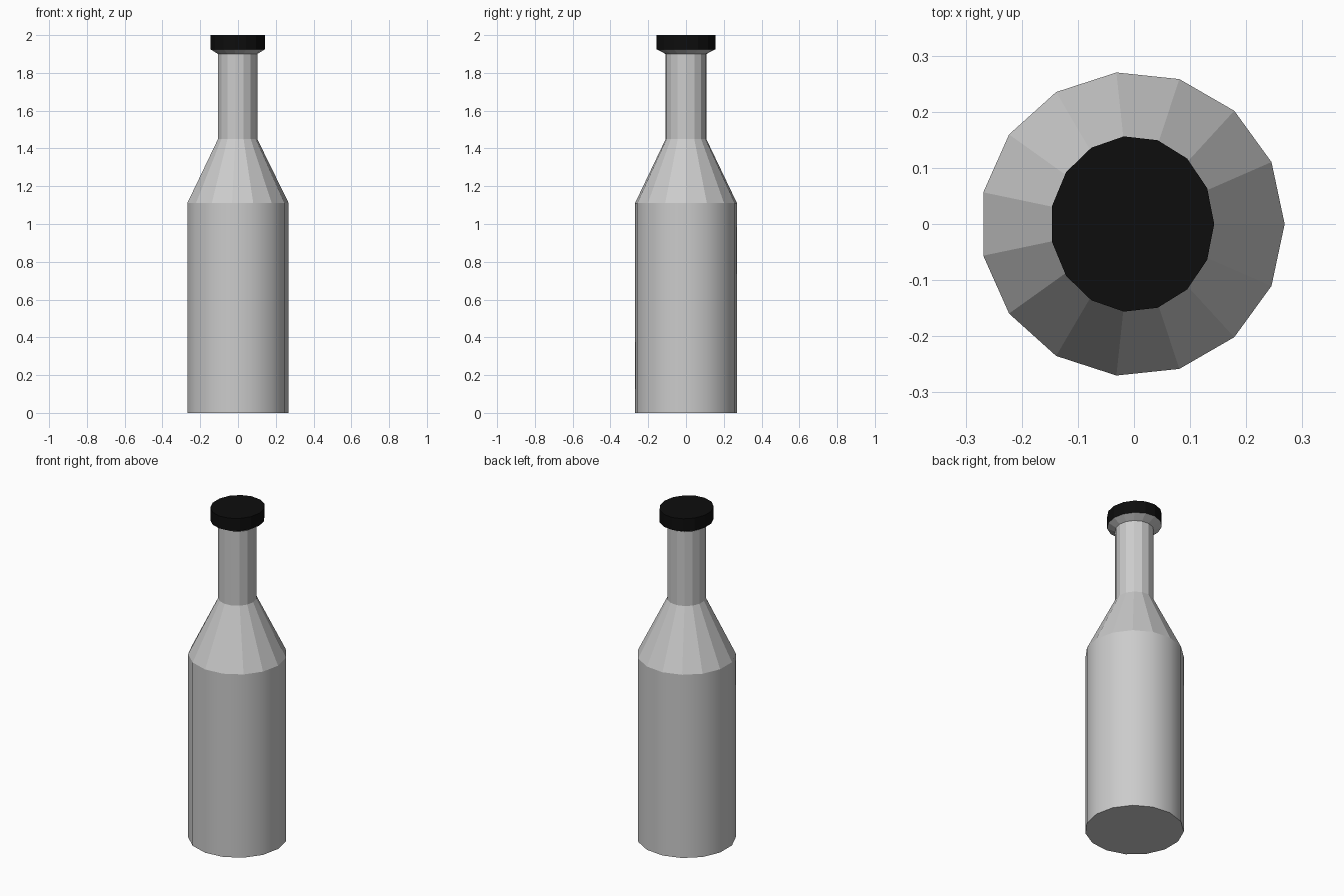
import bpy, bmesh
from math import cos, sin, tau

if "Cube" in bpy.data.objects:
    bpy.data.objects.remove(bpy.data.objects["Cube"])

SIDES = 15
CX = -0.003  # odd side count: shifts the axis so the bounds are centred


def lathe(name, rings, bottom=False, top=False, smooth=False, color=None):
    """Stack 15-sided rings given as (z, radius_x, radius_y)."""
    bm = bmesh.new()
    loops = [[bm.verts.new((CX + rx * cos(tau * i / SIDES), ry * sin(tau * i / SIDES), z))
              for i in range(SIDES)] for z, rx, ry in rings]
    for a, b in zip(loops, loops[1:]):
        for i in range(SIDES):
            j = (i + 1) % SIDES
            face = bm.faces.new((a[i], a[j], b[j], b[i]))
            face.smooth = smooth
    if bottom:
        bm.faces.new(loops[0][::-1])
    if top:
        bm.faces.new(loops[-1])
    mesh = bpy.data.meshes.new(name)
    bm.to_mesh(mesh)
    bm.free()
    obj = bpy.data.objects.new(name, mesh)
    bpy.context.collection.objects.link(obj)
    if color:
        mat = bpy.data.materials.new(name + "_material")
        mat.diffuse_color = color
        mat.use_nodes = True
        mat.node_tree.nodes["Principled BSDF"].inputs["Base Color"].default_value = mat.diffuse_color
        mesh.materials.append(mat)
    return obj


BASE = (0.0, 0.2715, 0.2715)
SHOULDER = (1.11, 0.2715, 0.2715)
NECK_LOW = (1.45, 0.105, 0.108)
NECK_HIGH = (1.90, 0.105, 0.108)
LIP = (1.925, 0.146, 0.157)
TOP = (2.0, 0.146, 0.157)

# Smooth cylindrical body with a closed base
body = lathe("bottle_body", [BASE, SHOULDER], bottom=True, smooth=True)
for edge in body.data.edges:
    zs = [body.data.vertices[v].co.z for v in edge.vertices]
    edge.use_edge_sharp = zs[0] == zs[1]

# Faceted shoulder, neck and flared lip
lathe("shoulder_and_neck", [SHOULDER, NECK_LOW, NECK_HIGH, LIP])

# Black cap
lathe("cap", [LIP, TOP], top=True, color=(0.004, 0.004, 0.004, 1))
